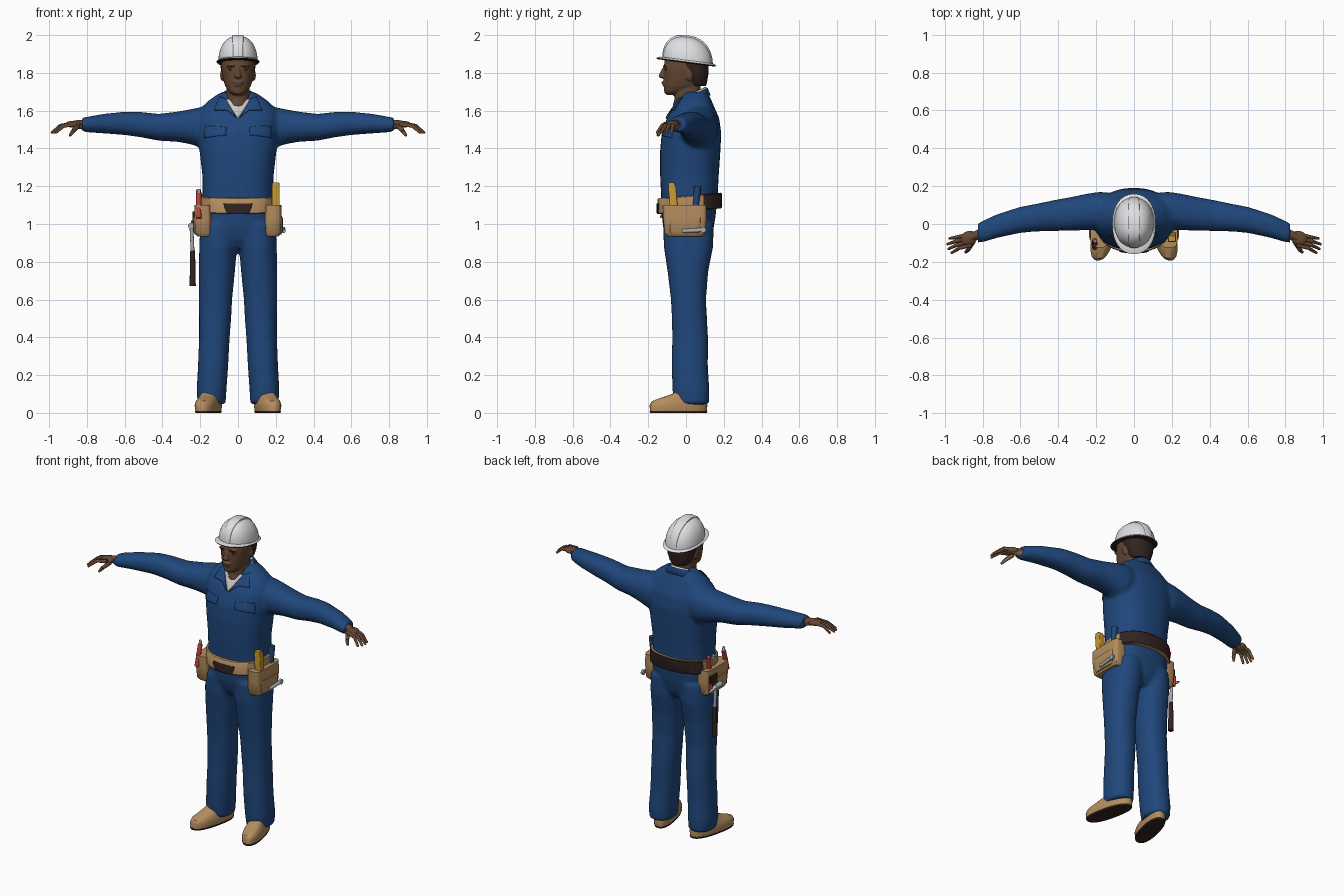
import bpy, bmesh, math
from mathutils import Vector, Matrix
if "Cube" in bpy.data.objects:
    bpy.data.objects.remove(bpy.data.objects["Cube"])

def material(name, *rgb):
    m = bpy.data.materials.new(name)
    m.use_nodes = True
    m.diffuse_color = m.node_tree.nodes["Principled BSDF"].inputs["Base Color"].default_value = (*rgb, 1)
    return m

BLUE = material("work blue", .014, .063, .2)
WHITE = material("white", .74, .74, .76)
SHIRT = material("shirt grey", .6, .57, .54)
SKIN = material("skin", .125, .062, .033)
PALM = material("palm skin", .26, .145, .075)
TAN = material("tan leather", .46, .27, .115)
BROWN = material("dark brown", .032, .018, .015)
YELLOW = material("yellow", .58, .31, .03)
RED = material("red", .5, .05, .03)
STEEL = material("steel", .4, .41, .43)
SIDES = ((1, "left"), (-1, "right"))

def loft(bm, axis, rows, p=2.2, n=32):
    """Skin superellipse rings (position, centre a, centre b, radius a, radius b) along an axis."""
    rings = []
    for t, a, b, ra, rb in rows:
        ring = []
        for i in range(n):
            c, s = math.cos(math.tau * i / n), math.sin(math.tau * i / n)
            u = a + ra * math.copysign(abs(c) ** (2 / p), c)
            v = b + rb * math.copysign(abs(s) ** (2 / p), s)
            ring.append(bm.verts.new((t, u, v) if axis == "x" else (u, v, t)))
        rings.append(ring)
    for lo, hi in zip(rings, rings[1:]):
        for i in range(n):
            bm.faces.new((lo[i], lo[(i + 1) % n], hi[(i + 1) % n], hi[i]))
    bm.faces.new(rings[0])
    bm.faces.new(rings[-1])

def tube(bm, a, b, r1, r2):
    a, b = Vector(a), Vector(b)
    turn = (b - a).to_track_quat("Z", "Y").to_matrix().to_4x4()
    bmesh.ops.create_cone(bm, cap_ends=True, segments=14, radius1=r1, radius2=r2,
                          depth=(b - a).length, matrix=Matrix.Translation((a + b) / 2) @ turn)

def ball(bm, loc, size, turn=0):
    m = Matrix.Translation(loc) @ Matrix.Rotation(turn, 4, "Z") @ Matrix.Diagonal((*size, 1))
    bmesh.ops.create_uvsphere(bm, u_segments=20, v_segments=12, radius=1, matrix=m)

def strip(bm, rows, sweep):
    """Open band around the nape from (radius x, radius y, height) rows."""
    turns = [math.radians(sweep * (i / 12 - 1)) for i in range(25)]
    lines = [[bm.verts.new((rx * math.sin(a), .038 + ry * math.cos(a), z + .42 * ry * math.cos(a)))
              for a in turns] for rx, ry, z in rows]
    for lo, hi in zip(lines, lines[1:]):
        for i in range(24):
            bm.faces.new((lo[i], lo[i + 1], hi[i + 1], hi[i]))

def panel(bm, points):
    bm.faces.new([bm.verts.new(p) for p in points])
    bmesh.ops.triangulate(bm, faces=bm.faces)
    bmesh.ops.subdivide_edges(bm, edges=bm.edges, cuts=7, use_grid_fill=True)

def part(name, mats, *shapes, slant=(0, 0), rule=lambda f: False, voxel=0, soften=2):
    """Object made of (function, arguments) shapes; slant shifts x and z along y."""
    bm = bmesh.new()
    for make, *args in shapes:
        make(bm, *args)
    for v in bm.verts:
        v.co += Vector((slant[0], 0, slant[1])) * v.co.y
    bmesh.ops.recalc_face_normals(bm, faces=bm.faces)
    for f in bm.faces:
        f.material_index = int(rule(f))
    mesh = bpy.data.meshes.new(name)
    bm.to_mesh(mesh)
    bm.free()
    ob = bpy.data.objects.new(name, mesh)
    bpy.context.collection.objects.link(ob)
    for m in mats:
        mesh.materials.append(m)
    bpy.context.view_layer.objects.active = ob
    ob.select_set(True)
    bpy.ops.object.shade_smooth_by_angle(angle=math.radians(40))
    ob.select_set(False)
    if voxel:
        r, s = ob.modifiers.new("fuse", "REMESH"), ob.modifiers.new("soften", "SMOOTH")
        r.mode, r.voxel_size, r.use_smooth_shade = "VOXEL", voxel, True
        s.factor, s.iterations = .5, soften
    return ob

def plate(name, points, mat, target, offset=.003):
    """Thin panel that hugs the surface below it."""
    ob = part(name, [mat], (panel, points))
    w, t = ob.modifiers.new("hug", "SHRINKWRAP"), ob.modifiers.new("thickness", "SOLIDIFY")
    w.target, w.offset, w.wrap_mode = target, offset, "ABOVE_SURFACE"
    t.thickness, t.offset = .005, 0

# Coverall: torso, sleeves and trouser legs fused into one cloth surface
cloth = [(loft, "z", [
    (.87, 0, .015, .05, .085), (.92, 0, .014, .14, .117), (.98, 0, .013, .19, .134), (1.05, 0, .015, .198, .143),
    (1.15, 0, .018, .188, .15), (1.25, 0, .018, .188, .155), (1.38, 0, .022, .203, .16),
    (1.48, 0, .029, .215, .158), (1.56, 0, .037, .215, .139), (1.61, 0, .042, .2, .112),
    (1.65, 0, .046, .16, .091), (1.685, 0, .05, .112, .07), (1.7, 0, .05, .08, .06)], 2.4)]
for s, side in SIDES:
    cloth += [(loft, "x", [(s * x, *r) for x, *r in (
        (.08, .07, 1.52, .09, .1), (.18, .07, 1.51, .1, .112), (.25, .064, 1.515, .096, .093),
        (.32, .055, 1.515, .09, .08), (.42, .045, 1.512, .082, .071), (.52, .033, 1.527, .073, .067),
        (.6, .022, 1.533, .069, .062), (.72, -.01, 1.531, .063, .051), (.79, -.036, 1.527, .058, .042),
        (.825, -.048, 1.525, .052, .038))]),
        (loft, "z", [(z, s * x, *r) for z, x, *r in (
            (.045, .14, .03, .074, .092), (.12, .14, .026, .079, .098), (.25, .132, .02, .08, .096),
            (.4, .125, .022, .081, .095), (.5, .121, .018, .085, .093), (.6, .119, .013, .088, .093),
            (.75, .112, .01, .096, .108), (.88, .105, .013, .1, .131), (1, .1, .013, .1, .134))])]
coverall = part("coverall", [BLUE], *cloth, voxel=.011, soften=7)

# Coverall collar over a shirt collar, lapels, pocket flaps and undershirt
for name, mat, sweep, rows in (
        ("collar", BLUE, 140, ((.07, .068, 1.676), (.08, .077, 1.688), (.125, .092, 1.643))),
        ("shirt_collar", SHIRT, 150, ((.07, .07, 1.65), (.066, .07, 1.696)))):
    part(name, [mat], (strip, rows, sweep)).modifiers.new("thickness", "SOLIDIFY").thickness = .007
for s, side in SIDES:
    plate(side + "_lapel", [(s * .064, -.03, 1.655), (s * .092, -.01, 1.665), (s * .125, -.06, 1.6),
                            (s * .058, -.085, 1.605), (s * .01, -.1, 1.56)], BLUE, coverall, .006)
    plate(side + "_pocket_flap", [(s * .065, -.14, 1.52), (s * .18, -.08, 1.52), (s * .185, -.08, 1.455),
                                  (s * .065, -.14, 1.472)], BLUE, coverall, .001)
plate("undershirt", [(-.07, -.04, 1.66), (.07, -.04, 1.66), (0, -.1, 1.555)], SHIRT, coverall)

# Head with neck, nose, lips, brow and ears
head = [(loft, "z", [(1.683, 0, -.07, .025, .03), (1.7, 0, -.055, .048, .06), (1.73, 0, -.022, .068, .095),
                     (1.77, 0, -.006, .08, .112), (1.82, 0, -.003, .088, .115), (1.9, 0, 0, .086, .11)]),
        (loft, "z", [(1.6, 0, 0, .03, .06), (1.63, 0, .006, .05, .076), (1.66, 0, .01, .062, .071),
                     (1.76, 0, .005, .06, .07)]),
        (tube, (0, -.114, 1.83), (0, -.13, 1.785), .008, .014),
        (ball, (0, -.128, 1.783), (.02, .017, .012)), (ball, (0, -.117, 1.75), (.027, .013, .007)),
        (ball, (0, -.114, 1.737), (.023, .012, .008)), (ball, (0, -.1, 1.703), (.025, .016, .018))]
features = []
for s, side in SIDES:
    head += [(ball, (s * .035, -.105, 1.834), (.027, .014, .008)),
             (ball, (s * .084, .018, 1.787), (.01, .02, .03), s * .2)]
    features += [(ball, (s * .036, -.115, 1.836), (.022, .006, .004), s * .25),
                 (ball, (s * .035, -.105, 1.815), (.014, .006, .004), s * .25)]
part("head", [SKIN], *head, voxel=.005)
part("brows_and_eyes", [BROWN], *features)
part("hair", [BROWN], (loft, "z", [(1.73, 0, .06, .05, .045), (1.748, 0, .05, .069, .061),
     (1.79, 0, .047, .084, .071), (1.83, 0, .037, .092, .082), (1.88, 0, .02, .094, .1)]))

# Hard hat: dome, low crown ridge and peaked brim with a dark underside
arc = [(math.sin(math.radians(a)), math.cos(math.radians(a)) ** .8) for a in range(0, 89, 8)]
dome = [(1.862 + .132 * up, 0, .008, .104 * out, .132 * out) for up, out in arc]
ridge = [(1.866 + .134 * up, 0, .008, .03, .134 * out) for up, out in arc]
brim = [(1.853, 0, 0, .109, .153), (1.859, 0, 0, .115, .159), (1.868, 0, .004, .106, .142)]
part("hard_hat", [WHITE, BROWN], (loft, "z", dome), (loft, "z", ridge, 8), (loft, "z", brim),
     slant=(0, -.13), rule=lambda f: f.normal.z < -.4)

# Hands with paler palms
for s, side in SIDES:
    hand = [(tube, (s * .79, -.045, 1.525), (s * .87, -.073, 1.528), .03, .02),
            (ball, (s * .872, -.075, 1.528), (.045, .038, .018), -s * .36),
            (tube, (s * .85, -.09, 1.518), (s * .875, -.135, 1.49), .015, .011),
            (tube, (s * .875, -.135, 1.49), (s * .89, -.15, 1.468), .011, .007)]
    for off, reach in ((-.03, .09), (-.01, .1), (.01, .098), (.029, .08)):
        x, y = .888 + .35 * off, -.083 + .93 * off
        mid = (s * (x + .5 * reach), y - .18 * reach, 1.52)
        tip = (s * (x + .95 * reach), y - .36 * reach + .3 * off, 1.485)
        hand += [(tube, (s * (x - .02), y, 1.53), mid, .011, .01), (ball, mid, (.01, .01, .01)),
                 (tube, mid, tip, .01, .007), (ball, tip, (.007, .007, .007))]
    part(side + "_hand", [SKIN, PALM], *hand, rule=lambda f: f.normal.z < -.3)

# Work boots with thin dark soles, toes turned out
for s, side in SIDES:
    for piece, mat, rows in (
            ("boot", TAN, [(.008, .056, -.04, .15), (.04, .061, -.04, .153), (.062, .056, -.036, .145),
                           (.08, .049, -.016, .117), (.1, .046, .012, .084), (.13, .045, .03, .065)]),
            ("sole", BROWN, [(0, .055, -.04, .15), (.01, .059, -.04, .153)])):
        rings = [(z, s * .148, cy, rx, ry) for z, rx, cy, ry in rows]
        part(side + "_" + piece, [mat], (loft, "z", rings, 2.4), slant=(-s * .22, 0))

# Tool belt: tan in front, dark at the back, riding higher behind
band = [(1.066, 0, .02, .199, .166), (1.071, 0, .02, .204, .17),
        (1.144, 0, .02, .202, .17), (1.149, 0, .02, .197, .166)]
belt = part("tool_belt", [TAN, BROWN], (loft, "z", band, 2.3, 64), slant=(0, .09),
            rule=lambda f: f.calc_center_median().y > .1)
plate("buckle", [(-.08, -.16, 1.107), (.08, -.16, 1.107), (.075, -.16, 1.083),
                 (.052, -.16, 1.045), (-.052, -.16, 1.045), (-.075, -.16, 1.083)], BROWN, belt)

# Pouches with a smaller outer pocket
for s, side in SIDES:
    bag = [(.935, s * .18, -.005, .035, .095), (.95, s * .183, -.005, .045, .108),
           (1.03, s * .186, -.006, .046, .115), (1.1, s * .186, -.008, .044, .116)]
    pocket = [(.945, s * .215, -.005, .015, .07), (.96, s * .217, -.005, .02, .08), (1.035, s * .216, -.005, .022, .083)]
    part(side + "_pouch", [TAN], (loft, "z", bag, 5), (loft, "z", pocket, 5))

# Tools in both pouches, and the hammer in its holster
part("folding_rule", [YELLOW], (loft, "z", [(1.05, .2, -.062, .021, .021), (1.2, .2, -.074, .021, .021),
                                            (1.22, .2, -.078, .018, .014)], 8))
part("screwdriver_handle", [BLUE], (tube, (.2, .05, 1.08), (.2, .062, 1.2), .015, .019))
part("wrench", [STEEL], (tube, (.24, -.02, .962), (.242, .08, .968), .011, .011),
     (tube, (.236, .09, .969), (.25, .09, .969), .016, .016))
part("red_handles", [RED], (tube, (-.207, -.125, 1.03), (-.208, -.088, 1.16), .014, .014),
     (tube, (-.205, .05, 1.07), (-.21, .07, 1.18), .012, .013), (tube, (-.235, .085, .955), (-.24, .085, 1.02), .009, .009))
part("chisels", [STEEL], (tube, (-.195, 0, 1.07), (-.2, .005, 1.165), .011, .01),
     (tube, (-.208, -.088, 1.16), (-.206, -.09, 1.185), .01, .007))
part("hammer_holster", [BROWN], (loft, "z", [(z, -.234, .055, .007, .035) for z in (.975, 1.065)], 8))
part("hammer_head", [STEEL], (tube, (-.24, .05, .84), (-.247, .05, 1.0), .01, .01),
     (tube, (-.248, 0, .99), (-.248, .055, .99), .017, .014), (tube, (-.248, .055, .99), (-.248, .115, .975), .014, .005))
part("hammer_grip", [BROWN], (tube, (-.24, .05, .672), (-.24, .05, .86), .017, .013))
